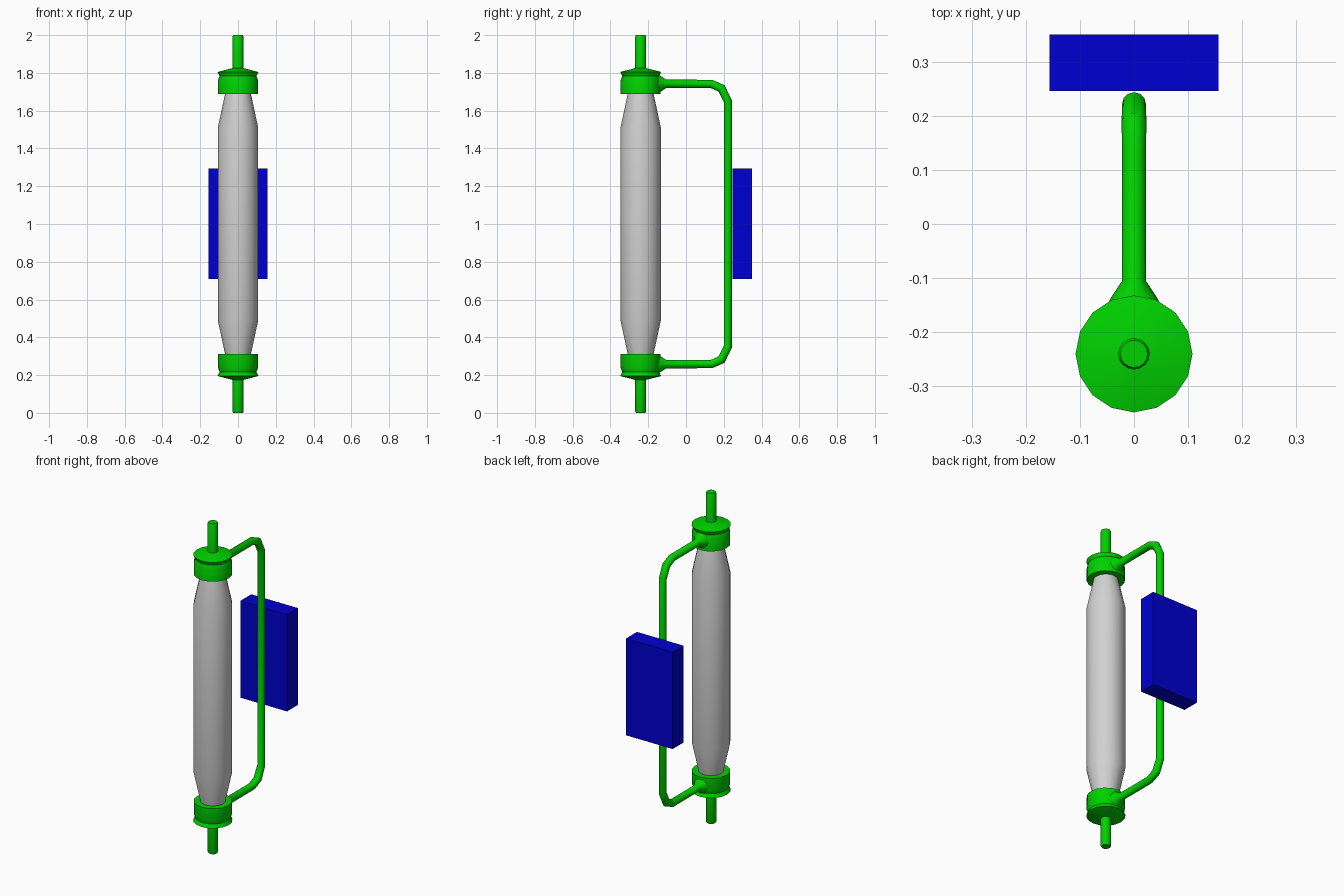
import bpy
import bmesh
from math import sin, cos, pi, radians
from mathutils import Vector

if "Cube" in bpy.data.objects:
    bpy.data.objects.remove(bpy.data.objects["Cube"])

AXIS_Y = -0.24


def material(name, rgb):
    m = bpy.data.materials.new(name)
    m.use_nodes = True
    m.diffuse_color = (*rgb, 1)
    m.node_tree.nodes["Principled BSDF"].inputs["Base Color"].default_value = (*rgb, 1)
    return m


green = material("green", (0.0, 0.64, 0.0))
grey = material("light grey", (0.64, 0.64, 0.64))
blue = material("blue", (0.0, 0.0, 0.64))


def finish(bm, name, mat, smooth=True):
    bmesh.ops.recalc_face_normals(bm, faces=bm.faces)
    mesh = bpy.data.meshes.new(name)
    bm.to_mesh(mesh)
    bm.free()
    mesh.materials.append(mat)
    ob = bpy.data.objects.new(name, mesh)
    bpy.context.collection.objects.link(ob)
    if smooth:
        bpy.ops.object.select_all(action='DESELECT')
        ob.select_set(True)
        bpy.context.view_layer.objects.active = ob
        bpy.ops.object.shade_smooth_by_angle(angle=radians(35))
    return ob


def loft(name, mat, stations, sides):
    """Tube through (y, z, radius) stations lying in the x = 0 plane."""
    bm = bmesh.new()
    pts = [Vector((0, y, z)) for y, z, r in stations]
    side = Vector((1, 0, 0))
    rings = []
    for i, (p, s) in enumerate(zip(pts, stations)):
        before = p - pts[i - 1] if i else Vector()
        after = pts[i + 1] - p if i + 1 < len(pts) else Vector()
        tangent = (before.normalized() + after.normalized()).normalized()
        up = tangent.cross(side)
        angles = [2 * pi * k / sides for k in range(sides)]
        rings.append([bm.verts.new(p + s[2] * (side * cos(a) + up * sin(a)))
                      for a in angles])
    for a, b in zip(rings, rings[1:]):
        for k in range(sides):
            n = (k + 1) % sides
            bm.faces.new((a[k], a[n], b[n], b[k]))
    bm.faces.new(rings[0])
    bm.faces.new(rings[-1])
    return finish(bm, name, mat)


def turned(name, mat, profile):
    """Round part on the tube axis from a (radius, z) profile, top to bottom."""
    bm = bmesh.new()
    rings = []
    for r, z in profile:
        rings.append([bm.verts.new((r * cos(k * pi / 8), AXIS_Y + r * sin(k * pi / 8), z))
                      for k in range(16)])
    for a, b in zip(rings, rings[1:]):
        for k in range(16):
            n = (k + 1) % 16
            bm.faces.new((a[k], a[n], b[n], b[k]))
    bm.faces.new(rings[0])
    bm.faces.new(rings[-1])
    return finish(bm, name, mat)


# Main cylinder with tapered ends
turned("body", grey, [(0.066, 1.7), (0.107, 1.51), (0.107, 0.49), (0.066, 0.3)])

# Collars with a lip and a waist, and the end pipes, mirrored about z = 1
collar = [(0.03, 1.825), (0.108, 1.805), (0.098, 1.783), (0.106, 1.76),
          (0.106, 1.687), (0.06, 1.687)]
pipe = [(0.025, 2.0), (0.029, 1.992), (0.029, 1.8)]
for end in ("top", "bottom"):
    for part, profile in (("collar", collar), ("pipe", pipe)):
        if end == "bottom":
            profile = [(r, 2 - z) for r, z in profile]
        turned(f"{end}_{part}", green, profile)

# Side pipe, flared where it meets the collars
upper = [(-0.16, 1.742, 0.055), (-0.135, 1.742, 0.042), (-0.105, 1.742, 0.022),
         (0.134, 1.742, 0.022), (0.188, 1.718, 0.023), (0.222, 1.65, 0.022)]
lower = [(y, 2 - z, r) for y, z, r in reversed(upper)]
loft("side_pipe", green, upper + lower, 12)

# Control box behind the side pipe
bm = bmesh.new()
bmesh.ops.create_cube(bm, size=1)
for v in bm.verts:
    v.co = (v.co.x * 0.312, 0.298 + v.co.y * 0.104, 1.002 + v.co.z * 0.586)
finish(bm, "control_box", blue, smooth=False)
